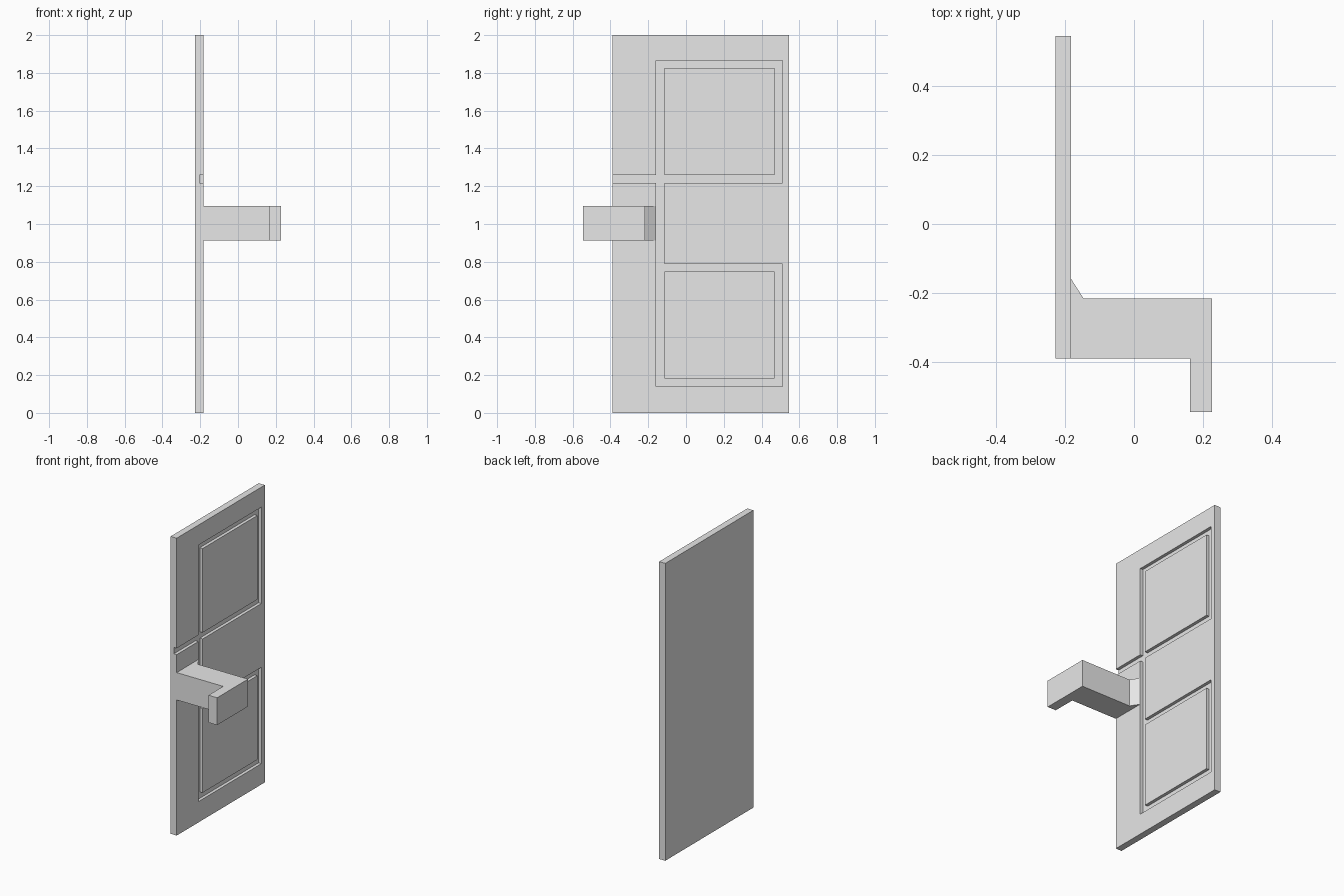
import bpy
import bmesh
from mathutils import Vector

cube = bpy.data.objects.get("Cube")
if cube:
    bpy.data.objects.remove(cube, do_unlink=True)

grey = bpy.data.materials.new("light_grey")
grey.use_nodes = True
COLOUR = (0.8, 0.8, 0.8, 1)
grey.diffuse_color = COLOUR
grey.node_tree.nodes["Principled BSDF"].inputs["Base Color"].default_value = COLOUR


def finish(name, bm):
    """Clean the mesh and turn it into an object."""
    bmesh.ops.remove_doubles(bm, verts=bm.verts, dist=0.0005)
    bmesh.ops.recalc_face_normals(bm, faces=bm.faces)
    mesh = bpy.data.meshes.new(name)
    bm.to_mesh(mesh)
    bm.free()
    mesh.materials.append(grey)
    obj = bpy.data.objects.new(name, mesh)
    bpy.context.collection.objects.link(obj)
    return obj


# Door slab: cells between the groove lines, some of them sunk
BACK, FLOOR, FACE = -0.228, -0.204, -0.183
ys = [-0.39, -0.159, -0.114, 0.468, 0.51, 0.546]
zs = [0, 0.14, 0.183, 0.748, 0.788, 1.217, 1.26, 1.825, 1.865, 2]
cols, rows = len(ys) - 1, len(zs) - 1


def level(c, r):
    """Height of a cell; anything outside the slab falls to its back."""
    if not (0 <= c < cols and 0 <= r < rows):
        return BACK
    rail = r in (1, 3, 5, 7)
    upright = 1 <= r <= 7
    sunk = ((c == 0 and r == 5) or (c == 1 and upright)
            or (c == 2 and rail) or (c == 3 and upright and r != 4))
    return FLOOR if sunk else FACE


bm = bmesh.new()


def quad(*points):
    bm.faces.new([bm.verts.new(p) for p in points])


def wall(x1, x2, a, b):
    """Wall between two neighbouring cells of different height."""
    if x1 != x2:
        quad((x1, *a), (x1, *b), (x2, *b), (x2, *a))


for c in range(cols):
    for r in range(rows):
        y1, y2, z1, z2 = ys[c], ys[c + 1], zs[r], zs[r + 1]
        for x in (BACK, level(c, r)):
            quad((x, y1, z1), (x, y2, z1), (x, y2, z2), (x, y1, z2))
for c in range(cols + 1):
    for r in range(rows):
        wall(level(c - 1, r), level(c, r), (ys[c], zs[r]), (ys[c], zs[r + 1]))
for c in range(cols):
    for r in range(rows + 1):
        wall(level(c, r - 1), level(c, r), (ys[c], zs[r]), (ys[c + 1], zs[r]))
finish("door_panel", bm)

# Handle: hooked outline with a chamfered root, extruded upward
outline = [(FACE, -0.39), (0.163, -0.39), (0.163, -0.546), (0.227, -0.546),
           (0.227, -0.217), (-0.146, -0.217), (FACE, -0.159)]
bm = bmesh.new()
base = bm.faces.new([bm.verts.new((x, y, 0.912)) for x, y in outline])
top = bmesh.ops.extrude_face_region(bm, geom=[base], use_keep_orig=True)["geom"]
bmesh.ops.translate(bm, vec=Vector((0, 0, 0.184)),
                    verts=[v for v in top if isinstance(v, bmesh.types.BMVert)])
finish("handle", bm)
